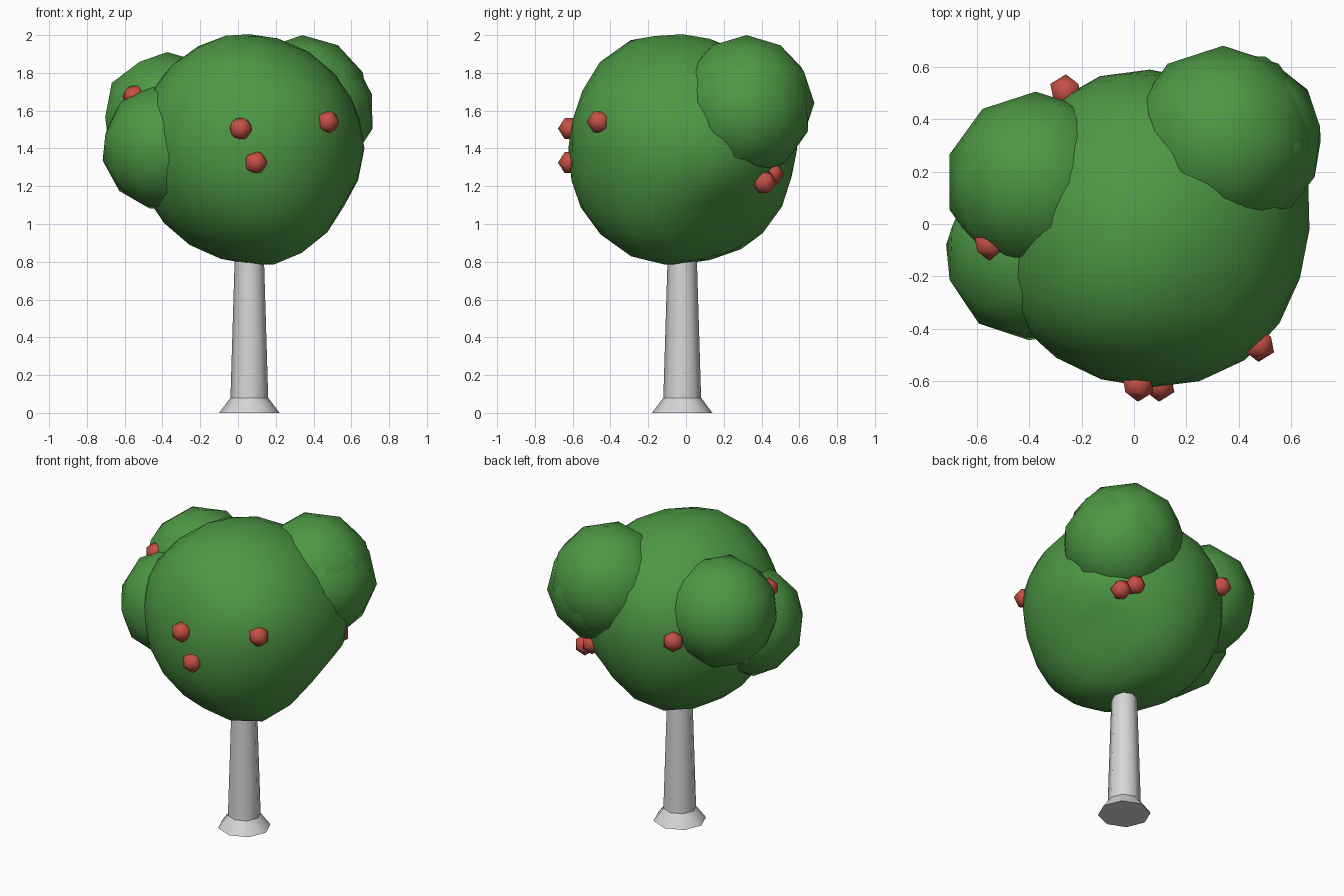
import bpy
import math
from mathutils import Vector

cube = bpy.data.objects.get("Cube")
if cube:
    bpy.data.objects.remove(cube, do_unlink=True)


def make_material(name, rgb):
    mat = bpy.data.materials.new(name)
    mat.use_nodes = True
    mat.diffuse_color = (*rgb, 1)
    bsdf = next(n for n in mat.node_tree.nodes if n.type == 'BSDF_PRINCIPLED')
    bsdf.inputs["Base Color"].default_value = (*rgb, 1)
    bsdf.inputs["Roughness"].default_value = 0.8
    return mat


leaf = make_material("leaf green", (0.075, 0.31, 0.058))
bark = make_material("bark grey", (0.67, 0.67, 0.67))
red = make_material("fruit red", (0.55, 0.08, 0.06))


def finish(name, mat, angle):
    obj = bpy.context.object
    obj.name = name
    obj.data.materials.append(mat)
    bpy.ops.object.shade_smooth_by_angle(angle=math.radians(angle))
    return obj


def ball(name, mat, center, radius, detail, turn=(0, 0, 0)):
    bpy.ops.mesh.primitive_ico_sphere_add(
        subdivisions=detail, radius=radius, location=center, rotation=turn)
    return finish(name, mat, 60)


def tapered_post(name, low, high, r_low, r_high):
    bpy.ops.mesh.primitive_cone_add(
        vertices=8, radius1=r_low, radius2=r_high, depth=high - low,
        location=(0.06, -0.02, (low + high) / 2))
    return finish(name, bark, 50)


def add_bulges(obj, bulges):
    """Push the surface out or in around the given directions."""
    for vert in obj.data.vertices:
        ray = vert.co.normalized()
        push = sum(amount * max(0, ray.dot(Vector(way).normalized())) ** 12
                   for way, amount in bulges)
        vert.co += ray * push


# Trunk with flared foot
tapered_post("trunk_foot", 0, 0.08, 0.16, 0.1)
tapered_post("trunk", 0.08, 0.9, 0.1, 0.075)

# Uneven main crown
crown = ball("crown", leaf, (0.06, -0.02, 1.4), 0.6, 3)
add_bulges(crown, [
    ((0.65, 0.4, -0.6), -0.07),
    ((0.37, -0.3, -0.88), 0.05),
    ((0.86, 0.47, -0.1), 0.05),
    ((-0.2, -0.52, 0.82), 0.045),
    ((0.6, -0.72, 0.35), 0.035),
    ((0.2, -0.8, -0.55), 0.03),
    ((-0.7, -0.55, 0.4), 0.03),
    ((-0.15, 0.6, -0.75), 0.03),
    ((-0.25, 0.9, 0.3), 0.025),
])

# Smaller leaf clumps growing out of the crown
ball("back_left_clump", leaf, (0.34, 0.32, 1.64), 0.36, 2)
ball("back_left_clump_overlap", leaf, (0.375, 0.315, 1.6), 0.35, 2, (0.3, 0.2, 0.3))
ball("back_right_clump", leaf, (-0.375, 0.16, 1.565), 0.345, 2)
ball("front_right_clump", leaf, (-0.385, -0.11, 1.405), 0.34, 2, (0.2, 0.25, 0))

# Fruit dotted over the crown
fruit_spots = [
    (0.015, -0.612, 1.505), (0.095, -0.612, 1.325), (0.475, -0.46, 1.54),
    (-0.26, 0.505, 1.465), (0.45, 0.415, 1.22), (0.37, 0.455, 1.265),
    (-0.55, -0.075, 1.675),
]
for i, spot in enumerate(fruit_spots):
    ball(f"fruit_{i + 1}", red, spot, 0.066, 1, (math.pi / 2, 0, 0))
